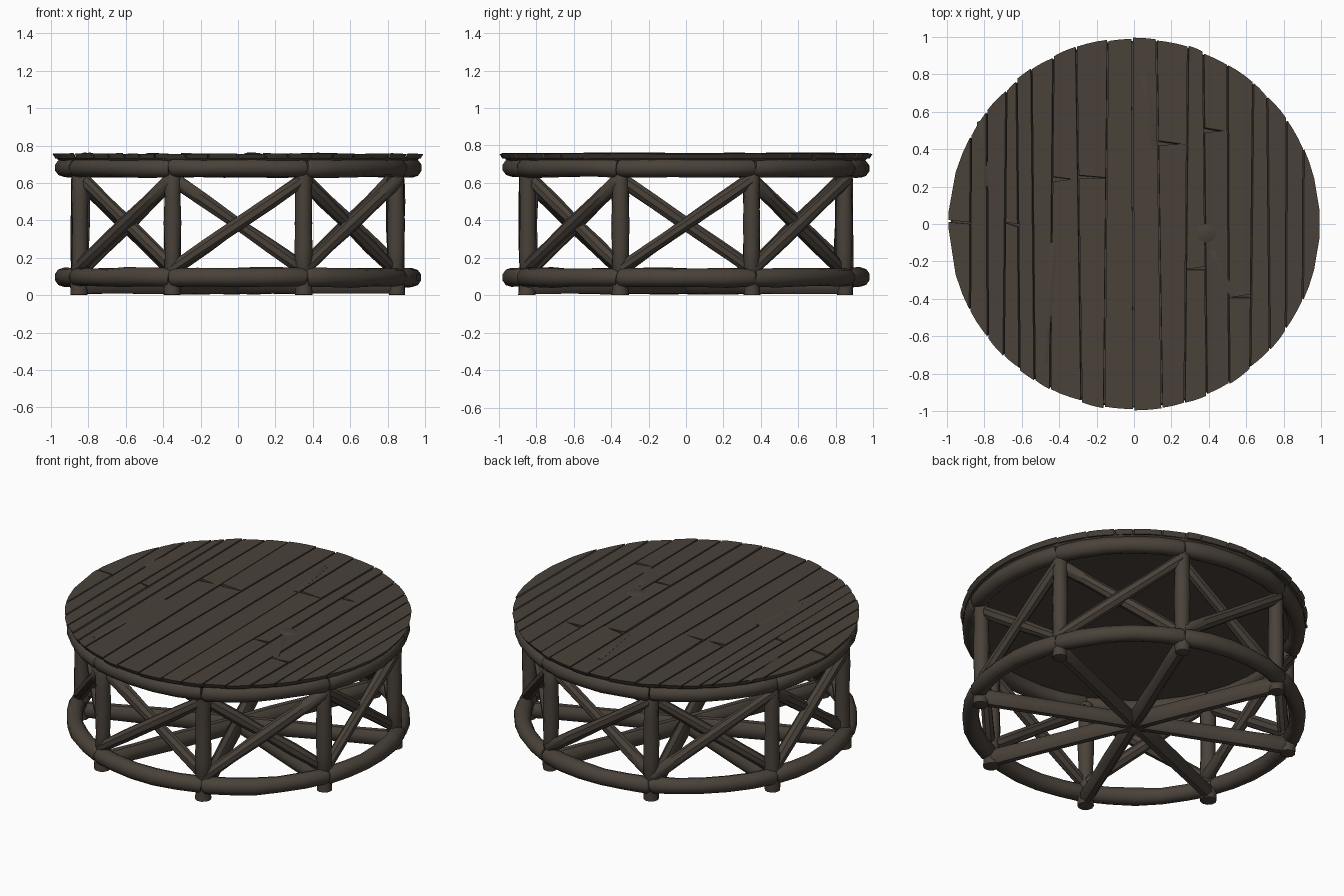
import bpy, bmesh, math, random
from mathutils import Vector

random.seed(7)
cube = bpy.data.objects.get("Cube")
if cube:
    bpy.data.objects.remove(cube)

wood = bpy.data.materials.new("dark weathered wood")
wood.use_nodes = True
colour = (0.068, 0.054, 0.042, 1)
wood.diffuse_color = colour
wood.node_tree.nodes["Principled BSDF"].inputs["Base Color"].default_value = colour


def finish(bm, name, smooth=True):
    bmesh.ops.recalc_face_normals(bm, faces=bm.faces)
    mesh = bpy.data.meshes.new(name)
    bm.to_mesh(mesh)
    bm.free()
    mesh.materials.append(wood)
    obj = bpy.data.objects.new(name, mesh)
    bpy.context.collection.objects.link(obj)
    if smooth:
        bpy.ops.object.select_all(action="DESELECT")
        obj.select_set(True)
        bpy.context.view_layer.objects.active = obj
        bpy.ops.object.shade_smooth_by_angle(angle=math.radians(40))
    return obj


def log(name, points, radii, sides=10, squash=1.0):
    """Round log swept along points, with one radius per point."""
    bm = bmesh.new()
    rings = []
    for i, p in enumerate(points):
        along = (points[min(i + 1, len(points) - 1)] - points[max(i - 1, 0)]).normalized()
        ref = Vector((0, 0, 1)) if abs(along.z) < 0.9 else Vector((p.x, p.y, 0)).normalized()
        u = along.cross(ref).normalized()
        v = u.cross(along)
        ring = []
        for k in range(sides):
            a = math.tau * (k + 0.5) / sides
            ring.append(bm.verts.new(p + radii[i] * (u * math.cos(a) * squash + v * math.sin(a))))
        rings.append(ring)
    for a, b in zip(rings, rings[1:]):
        for k in range(sides):
            n = (k + 1) % sides
            bm.faces.new((a[k], a[n], b[n], b[k]))
    bm.faces.new(rings[0])
    bm.faces.new(rings[-1])
    return finish(bm, name)


def polar(r, angle, z):
    return Vector((r * math.cos(angle), r * math.sin(angle), z))


def straight(a, b, r, steps=4, wobble=0.004):
    """Slightly uneven log between two points with chamfered ends."""
    fr = [0, 0.02] + [i / steps for i in range(1, steps)] + [0.98, 1]
    pts = [a.lerp(b, t) for t in fr]
    rad = [r * 0.8] + [r + random.uniform(-wobble, wobble) for _ in fr[2:]] + [r * 0.8]
    return pts, rad


# Frame with eight bays
step = math.tau / 8
for i in range(8):
    a0 = (i + 0.5) * step
    a1 = a0 + step

    # Upright and foot
    log(f"post_{i}", *straight(polar(0.915, a0, 0.1), polar(0.915, a0, 0.67), 0.045))
    log(f"foot_{i}", *straight(polar(0.92, a0, 0.0), polar(0.92, a0, 0.12), 0.045, 2))

    # Floor spoke
    log(f"spoke_{i}", *straight(polar(0.0, a0, 0.055), polar(0.94, a0, 0.055), 0.052), sides=8, squash=0.8)

    # Bent rim logs, pinched at the joints
    for label, z in (("lower_rim", 0.095), ("upper_rim", 0.68)):
        fr = (0.002, 0.025, 0.2, 0.4, 0.6, 0.8, 0.975, 0.998)
        pts = [polar(0.935, a0 + step * t, z + random.uniform(-0.003, 0.003)) for t in fr]
        rad = [0.043] + [0.05 + random.uniform(-0.003, 0.003) for _ in fr[2:]] + [0.043]
        log(f"{label}_{i}", pts, rad)

    # Crossed braces, one passing outside the other
    for label, r, lo, hi in (("rising_brace", 0.93, a0, a1), ("falling_brace", 0.895, a1, a0)):
        log(f"{label}_{i}", *straight(polar(r, lo, 0.14), polar(r, hi, 0.62), 0.036), sides=8)

# Backing disc beneath the planks
bm = bmesh.new()
bmesh.ops.create_cone(bm, cap_ends=True, segments=32, radius1=0.95, radius2=0.975, depth=0.025)
bmesh.ops.translate(bm, vec=(0, 0, 0.725), verts=bm.verts)
finish(bm, "deck_backing", False)


def plank(name, left, right, y0, y1):
    """Board between two slanted edges, trimmed to the round deck outline."""
    bm = bmesh.new()
    outline = []
    gap = 0.004
    radius = random.uniform(0.988, 1.0)
    for sign, limit in ((-1, y0), (1, y1)):
        cut = random.uniform(-0.012, 0.012)
        for k in range(4):
            t = k / 3 if sign < 0 else 1 - k / 3
            mid = [(left[0] + left[1]) / 2 + gap, (right[0] + right[1]) / 2 - gap]
            x = mid[0] + (mid[1] - mid[0]) * t
            y = sign * math.sqrt(max(radius ** 2 - x * x, 0.0001))
            if abs(limit) < abs(y) or limit * sign < 0:
                y = limit + cut * (t - 0.5) * 2
            f = (y + 1) / 2
            xl = left[0] + (left[1] - left[0]) * f + gap
            xr = right[0] + (right[1] - right[0]) * f - gap
            x = xl + (xr - xl) * t
            if abs(x) < radius:
                rim = math.sqrt(radius ** 2 - x * x)
                y = max(-rim, min(rim, y))
            outline.append((x, y, t))
    # Each board is cupped or tipped a little
    tip_l, tip_r = random.uniform(0, 0.006), random.uniform(0, 0.006)
    top = [bm.verts.new((x, y, 0.76 - tip_l * (1 - t) - tip_r * t)) for x, y, t in outline]
    low = [bm.verts.new((x * 0.985, y * 0.985, 0.73)) for x, y, t in outline]
    n = len(top)
    bm.faces.new(top)
    bm.faces.new(low[::-1])
    for k in range(n):
        m = (k + 1) % n
        bm.faces.new((top[k], low[k], low[m], top[m]))
    finish(bm, name, False)


# Plank seams as (x at front, x at back)
seams = [(-0.995, -0.995), (-0.88, -0.87), (-0.78, -0.79), (-0.70, -0.68), (-0.61, -0.63),
         (-0.53, -0.55), (-0.45, -0.43), (-0.28, -0.31), (-0.16, -0.14), (0.0, -0.01),
         (0.15, 0.12), (0.27, 0.29), (0.39, 0.37), (0.51, 0.5), (0.62, 0.64), (0.73, 0.71),
         (0.81, 0.82), (0.9, 0.91), (0.995, 0.995)]
breaks = {0: 0.01, 3: 0.0, 6: 0.24, 7: 0.25, 10: 0.43, 11: -0.24, 12: 0.5, 13: -0.39}
for i, (left, right) in enumerate(zip(seams, seams[1:])):
    if i in breaks:
        plank(f"plank_{i}_front", left, right, -1, breaks[i] - 0.005)
        plank(f"plank_{i}_back", left, right, breaks[i] + 0.005, 1)
    else:
        plank(f"plank_{i}", left, right, -1, 1)

# Knot and loose splinters lying on the deck
log("knot", [Vector((0.385, -0.05, z)) for z in (0.74, 0.757, 0.761)], [0.056, 0.052, 0.044], 12)
for i, (x0, y0, x1, y1) in enumerate(((0.42, -0.14, 0.53, -0.39), (0.05, 0.8, 0.11, 0.42),
                                      (-0.48, -0.75, -0.43, -0.1), (-0.82, 0.55, -0.79, 0.2))):
    pts, rad = straight(Vector((x0, y0, 0.751)), Vector((x1, y1, 0.751)), 0.011, 2, 0.002)
    log(f"splinter_{i}", pts, rad, 6, 2.0)
